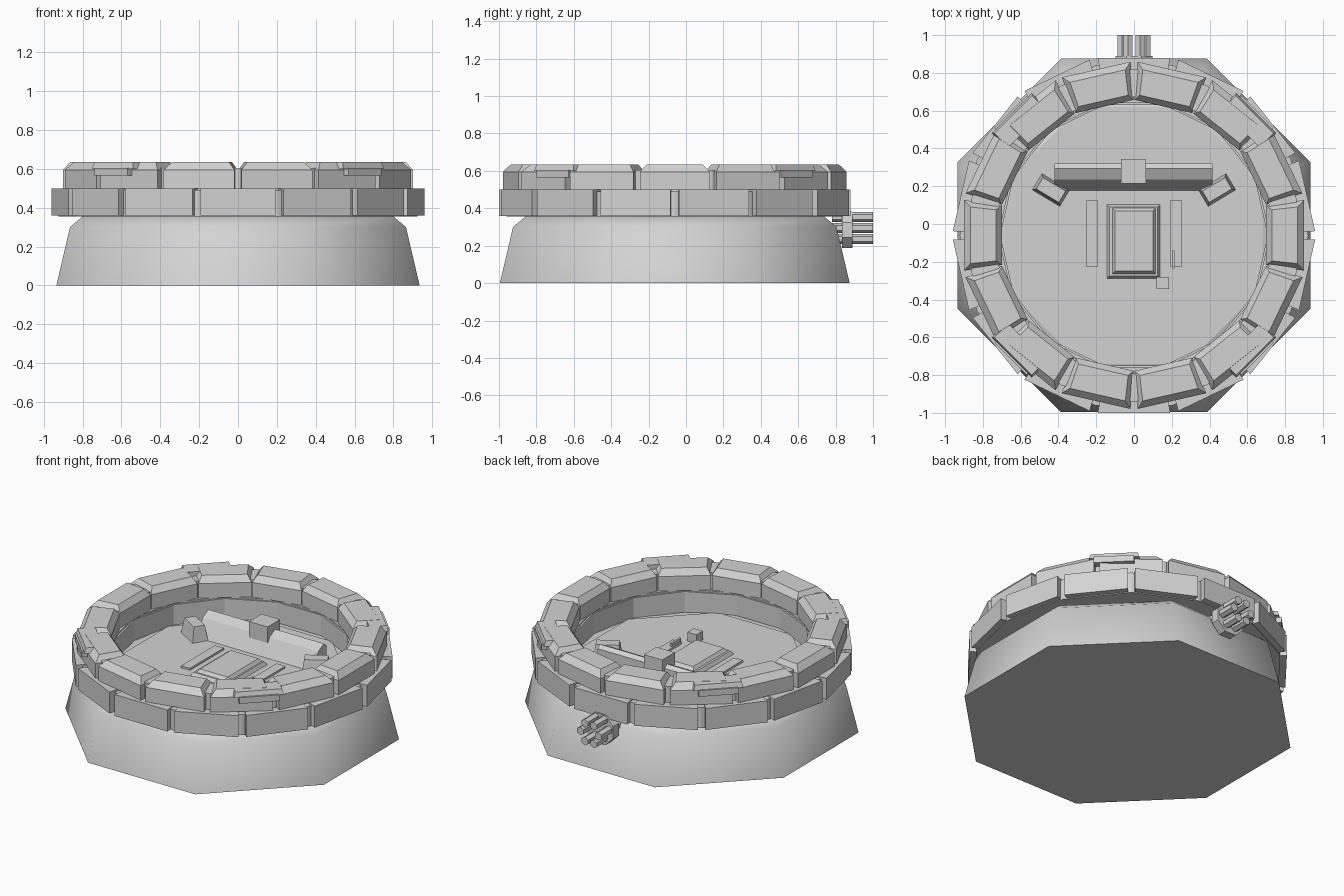
import bpy, bmesh, math
from mathutils import Matrix, Vector

if "Cube" in bpy.data.objects:
    bpy.data.objects.remove(bpy.data.objects["Cube"])

CY = -0.06          # centre of the round turret base
N = 14              # blocks per ring
STEP = math.tau / N

grey = bpy.data.materials.new("light_grey")
grey.diffuse_color = (0.65, 0.65, 0.65, 1)
grey.use_nodes = True
grey.node_tree.nodes["Principled BSDF"].inputs["Base Color"].default_value = grey.diffuse_color


def finish(name, bm, smooth=None):
    bmesh.ops.recalc_face_normals(bm, faces=bm.faces[:])
    me = bpy.data.meshes.new(name)
    bm.to_mesh(me)
    bm.free()
    me.materials.append(grey)
    ob = bpy.data.objects.new(name, me)
    bpy.context.collection.objects.link(ob)
    if smooth:
        bpy.ops.object.select_all(action='DESELECT')
        ob.select_set(True)
        bpy.context.view_layer.objects.active = ob
        bpy.ops.object.shade_smooth_by_angle(angle=math.radians(smooth))
    return ob


def loft(bm, loops, closed=False):
    """Skin equal-length loops; cap the ends unless closed."""
    rows = [[bm.verts.new(p) for p in l] for l in loops]
    pairs = list(zip(rows, rows[1:])) + ([(rows[-1], rows[0])] if closed else [])
    for a, b in pairs:
        for i in range(len(a)):
            j = (i + 1) % len(a)
            bm.faces.new((a[i], a[j], b[j], b[i]))
    if not closed:
        bm.faces.new(rows[0])
        bm.faces.new(rows[-1])


def polygon(n, apothem, z, turn):
    r = apothem / math.cos(math.pi / n)
    return [(r * math.cos(turn + i * math.tau / n),
             CY + r * math.sin(turn + i * math.tau / n), z) for i in range(n)]


def rect(x0, x1, y0, y1, z):
    return [(x0, y0, z), (x1, y0, z), (x1, y1, z), (x0, y1, z)]


def frustum(name, x0, x1, y0, y1, z0, z1, inset=0.0, spin=0.0):
    bm = bmesh.new()
    loft(bm, [rect(x0, x1, y0, y1, z0),
              rect(x0 + inset, x1 - inset, y0 + inset, y1 - inset, z1)])
    if spin:
        c = Vector(((x0 + x1) / 2, (y0 + y1) / 2, 0))
        bmesh.ops.rotate(bm, verts=bm.verts[:], cent=c,
                         matrix=Matrix.Rotation(spin, 3, 'Z'))
    return finish(name, bm)


def block_ring(name, turn, levels, angles=None):
    """levels: (z, inner radius, outer radius, inner half width, outer half width)"""
    bm = bmesh.new()
    for a in (angles or [turn + i * STEP for i in range(N)]):
        m = Matrix.Translation((0, CY, 0)) @ Matrix.Rotation(a, 4, 'Z')
        loft(bm, [[m @ Vector(p) for p in
                   ((r0, -w0, z), (r1, -w1, z), (r1, w1, z), (r0, w0, z))]
                  for z, r0, r1, w0, w1 in levels])
    return finish(name, bm)


# Sloped octagonal plinth
bm = bmesh.new()
loft(bm, [polygon(8, a, z, math.pi / 8)
          for a, z in ((0.935, 0), (0.865, 0.30), (0.80, 0.355))])
finish("plinth", bm, 50)

# Thin floor plates
for name, a, z in (("floor_border", 0.68, 0.358), ("floor_plate", 0.65, 0.362)):
    bm = bmesh.new()
    loft(bm, [polygon(8, a, 0.35, math.pi / 8), polygon(8, a, z, math.pi / 8)])
    finish(name, bm)

# Solid walls behind the blocks
for name, turn, r0, r1, z0, z1 in (
        ("lower_wall", 0, 0.69, 0.90, 0.355, 0.49),
        ("upper_wall", STEP / 2, 0.715, 0.86, 0.48, 0.605)):
    bm = bmesh.new()
    loft(bm, [polygon(N, r, z, turn)
              for r, z in ((r0, z0), (r1, z0), (r1, z1), (r0, z1))], closed=True)
    finish(name, bm)

# Two staggered rings of blocks
block_ring("lower_blocks", STEP / 2,
           [(0.36, 0.70, 0.94, 0.15, 0.192), (0.50, 0.70, 0.94, 0.15, 0.192)])
block_ring("upper_blocks", 0,
           [(0.50, 0.70, 0.90, 0.157, 0.187), (0.595, 0.70, 0.90, 0.157, 0.187),
            (0.635, 0.73, 0.865, 0.135, 0.15)])

# Diagonal brackets bridging the upper blocks
diag = [math.pi / 4 + i * math.pi / 2 for i in range(4)]
block_ring("bracket_plates", 0,
           [(0.60, 0.80, 0.915, 0.15, 0.15), (0.634, 0.80, 0.905, 0.14, 0.14)], diag)
block_ring("bracket_lips", 0,
           [(0.565, 0.86, 0.925, 0.12, 0.12), (0.605, 0.86, 0.925, 0.12, 0.12)], diag)

# Control console with a sloped front
bm = bmesh.new()
profile = ((0.175, 0.36), (0.235, 0.47), (0.295, 0.50), (0.32, 0.48), (0.32, 0.36))
loft(bm, [[(x, y, z) for y, z in profile] for x in (-0.42, 0.415)])
finish("console", bm)
frustum("console_box", -0.07, 0.063, 0.215, 0.345, 0.44, 0.545)
for s, side in ((-1, "left"), (1, "right")):
    frustum(side + "_pod", s * 0.44 - 0.085, s * 0.44 + 0.085, 0.13, 0.23,
            0.36, 0.46, 0.015, s * math.radians(31))
    # Floor rails
    frustum(side + "_rail", s * 0.222 - 0.032, s * 0.222 + 0.032,
            -0.225, 0.125, 0.36, 0.375)

# Stepped hatch and floor fittings
frustum("hatch_base", -0.145, 0.14, -0.29, 0.105, 0.36, 0.385, 0.015)
frustum("hatch_lid", -0.115, 0.115, -0.265, 0.085, 0.385, 0.405, 0.015)
frustum("floor_cube", 0.12, 0.185, -0.345, -0.28, 0.36, 0.42)
frustum("lever", 0.2, 0.215, -0.235, -0.14, 0.37, 0.395)


# Rear pipe cluster
def pipe(bm, x, z, r, y0, y1, n):
    loft(bm, [[(x + r * math.cos((i + .5) * math.tau / n), y,
                z + r * math.sin((i + .5) * math.tau / n)) for i in range(n)]
              for y in (y0, y1)])


bm = bmesh.new()
pipe(bm, 0, 0.285, 0.105, 0.835, 0.89, 8)
finish("pipe_flange", bm)
bm = bmesh.new()
for i in range(6):
    a = i * math.tau / 6
    pipe(bm, 0.064 * math.cos(a), 0.295 + 0.068 * math.sin(a), 0.027, 0.78, 1.0, 6)
finish("pipes", bm)
